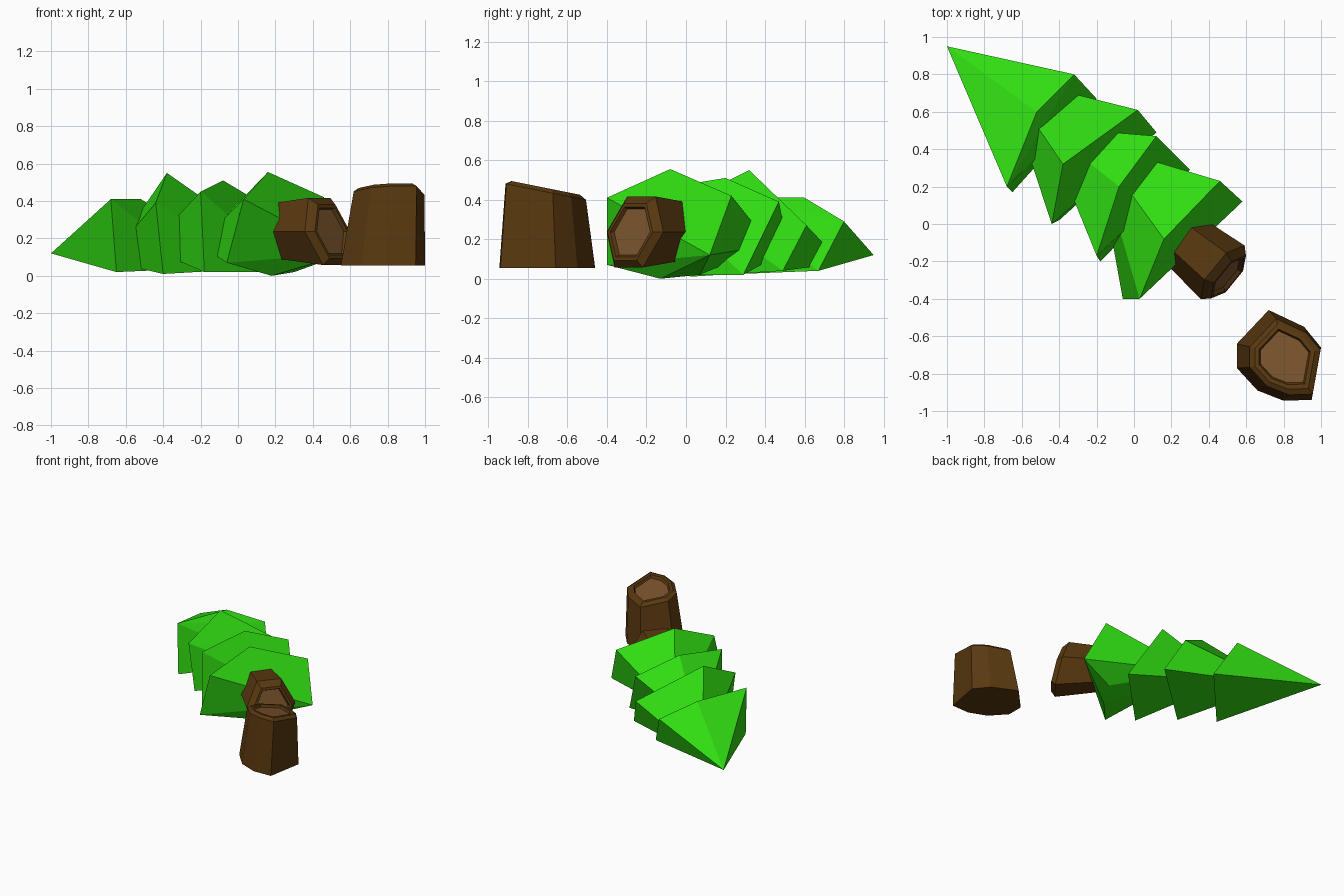
import bpy, bmesh
from math import cos, sin, pi
from mathutils import Vector

if "Cube" in bpy.data.objects:
    bpy.data.objects.remove(bpy.data.objects["Cube"])


def material(name, rgb):
    m = bpy.data.materials.new(name)
    m.diffuse_color = (*rgb, 1)
    m.use_nodes = True
    m.node_tree.nodes["Principled BSDF"].inputs["Base Color"].default_value = m.diffuse_color
    return m


leaf = material("needles", (0.03, 0.72, 0.006))
bark = material("bark", (0.10, 0.04, 0.005))
wood = material("cut_wood", (0.19, 0.085, 0.025))


def finish(name, bm, mats):
    bmesh.ops.recalc_face_normals(bm, faces=bm.faces)
    me = bpy.data.meshes.new(name)
    bm.to_mesh(me)
    bm.free()
    for m in mats:
        me.materials.append(m)
    bpy.context.collection.objects.link(bpy.data.objects.new(name, me))


def tier(name, base, apex, k):
    """Faceted pyramid, cut off at fraction k of the way to its apex (k=1: pointed)."""
    bm = bmesh.new()
    apex = Vector(apex)
    pts = [Vector(p) for p in base]
    pts += [apex] if k == 1 else [p.lerp(apex, k) for p in pts]
    bmesh.ops.convex_hull(bm, input=[bm.verts.new(p) for p in pts])
    bmesh.ops.dissolve_limit(bm, angle_limit=0.03, verts=bm.verts, edges=bm.edges)
    finish(name, bm, [leaf])


def log(name, rings):
    """Loft through rings; the last ring is closed with a cut-wood face."""
    bm = bmesh.new()
    loops = [[bm.verts.new(p) for p in r] for r in rings]
    n = len(loops[0])
    for a, b in zip(loops, loops[1:]):
        for i in range(n):
            j = (i + 1) % n
            bm.faces.new((a[i], a[j], b[j], b[i]))
    bm.faces.new(loops[0][::-1])
    bm.faces.new(loops[-1]).material_index = 1
    finish(name, bm, [bark, wood])


# Four overlapping needle tiers of the fallen tree, tip first
tier("needles_tip", [(-.32, .80, .29), (-.52, .60, .41), (-.68, .20, .41),
                     (-.65, .17, .02), (-.20, .67, .04)], (-1, .95, .12), 1)
tier("needles_upper", [(.02, .61, .27), (-.38, .32, .55), (-.44, 0, .39),
                       (-.40, .02, .01), (.12, .49, .04)], (-.70, .79, .08), .5)
tier("needles_middle", [(.12, .47, .39), (-.08, .20, .51), (-.20, -.17, .45),
                        (-.18, -.20, .02), (.30, .29, .02)], (-.48, .52, .15), .48)
tier("needles_lower", [(.46, .23, .42), (.16, -.08, .555), (.03, -.40, .41),
                       (-.06, -.40, .07), (.18, -.13, 0), (.30, .07, .02),
                       (.58, .12, .12)], (-.21, .43, .17), .5)

# Fallen trunk: hexagonal log along the tree axis with a tilted cut end
d, side = Vector((.775, -.633, 0)), Vector((.633, .775, 0))


def trunk_ring(t, r, tilt=.28):
    out = []
    for i in range(6):
        h = 1.12 * r * sin(i * pi / 3)
        out.append(d * (t - tilt * h) + side * (.10 + r * cos(i * pi / 3))
                   + Vector((0, 0, .237 + h)))
    return out


log("fallen_trunk", [trunk_ring(.12, .14), trunk_ring(.53, .185),
                     trunk_ring(.57, .148), trunk_ring(.57, .13),
                     trunk_ring(.55, .12)])

# Stump left standing, irregular and leaning, with a slanted cut
foot = [(.72, -.46), (.91, -.55), (1.0, -.66), (.95, -.94), (.80, -.945),
        (.66, -.89), (.55, -.77), (.55, -.64)]
shoulder = [(.98 + .84 * (x - .98), -.75 + .84 * (y + .75)) for x, y in foot]


def stump_ring(s, dz):
    out = []
    for x, y in shoulder:
        px, py = .80 + s * (x - .80), -.71 + s * (y + .71)
        out.append((px, py, .44 - .2 * (py + .71) + dz))
    return out


log("stump", [[(x, y, .055) for x, y in foot], stump_ring(1, 0),
              stump_ring(.85, .02), stump_ring(.73, .02), stump_ring(.68, 0)])
